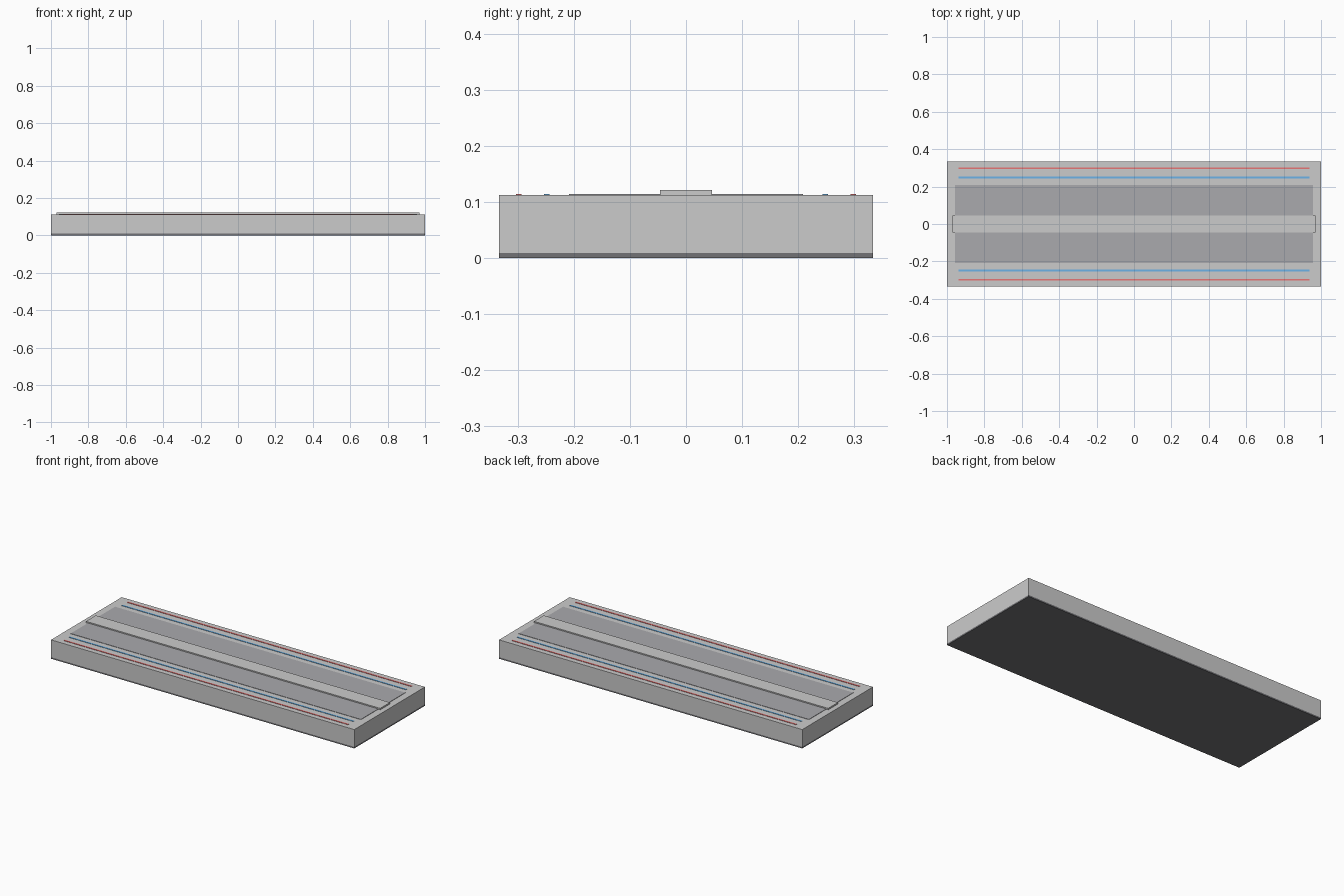
import bpy

if "Cube" in bpy.data.objects:
    bpy.data.objects.remove(bpy.data.objects["Cube"])


def material(name, rgb):
    m = bpy.data.materials.new(name)
    m.diffuse_color = (*rgb, 1)
    m.use_nodes = True
    m.node_tree.nodes["Principled BSDF"].inputs["Base Color"].default_value = m.diffuse_color
    return m


def slab(name, half_x, y0, y1, z0, z1, mat):
    bpy.ops.mesh.primitive_cube_add(size=1, location=(0, (y0 + y1) / 2, (z0 + z1) / 2))
    ob = bpy.context.object
    ob.name = name
    ob.scale = (2 * half_x, y1 - y0, z1 - z0)
    bpy.ops.object.transform_apply(location=False, rotation=False, scale=True)
    ob.data.materials.append(mat)
    return ob


plastic = material("off_white", (0.83, 0.83, 0.80))
ridge = material("light_grey", (0.77, 0.77, 0.74))
dark = material("dark_grey", (0.40, 0.40, 0.42))
backing = material("black_foam", (0.17, 0.17, 0.18))
red = material("red", (0.80, 0.18, 0.18))
blue = material("blue", (0.15, 0.45, 0.80))

TOP = 0.1125

# Board body and adhesive backing
slab("adhesive_backing", 1.0, -0.333, 0.333, 0, 0.009, backing)
slab("board_body", 1.0, -0.333, 0.333, 0.009, TOP, plastic)

# Raised centre divider
slab("centre_divider", 0.97, -0.046, 0.046, TOP - 0.002, 0.1213, ridge)

# Contact fields and power rail stripes on both sides
for side, s in (("front", -1), ("back", 1)):
    for name, half_x, y, width, mat in (
        ("contact_field", 0.957, 0.125, 0.168, dark),
        ("blue_stripe", 0.938, 0.248, 0.010, blue),
        ("red_stripe", 0.938, 0.298, 0.010, red),
    ):
        slab(f"{side}_{name}", half_x, s * y - width / 2, s * y + width / 2,
             TOP - 0.002, 0.1145, mat)
